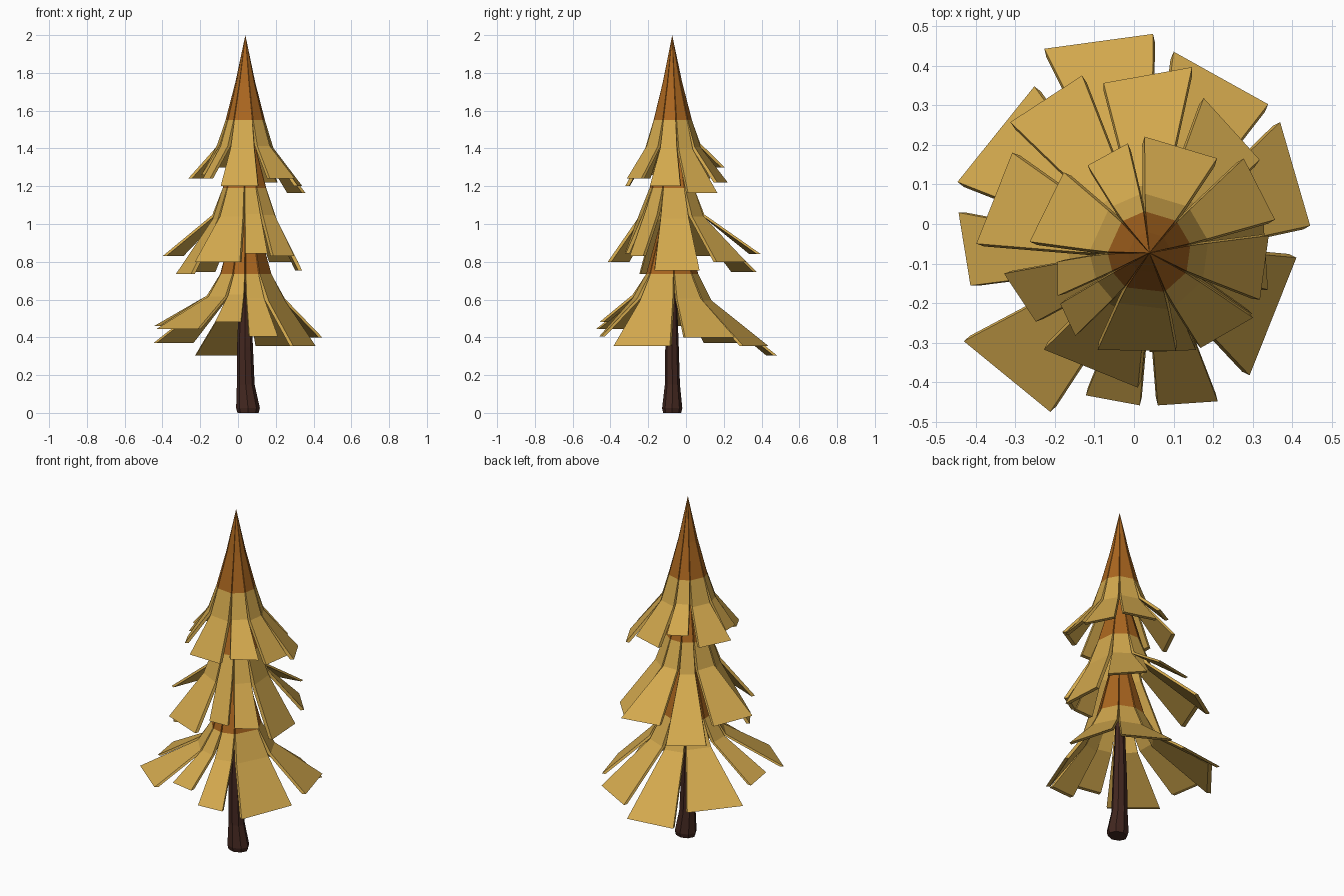
import bpy, bmesh, math

if "Cube" in bpy.data.objects:
    bpy.data.objects.remove(bpy.data.objects["Cube"])

CX, CY = 0.039, -0.073          # trunk axis
THICK = 0.021                   # leaf thickness, measured towards the axis


def material(name, rgb):
    m = bpy.data.materials.new(name)
    m.diffuse_color = (*rgb, 1)
    m.use_nodes = True
    m.node_tree.nodes["Principled BSDF"].inputs["Base Color"].default_value = m.diffuse_color
    return m


YELLOW = material("autumn yellow", (0.65, 0.395, 0.075))
ORANGE = material("autumn orange", (0.41, 0.135, 0.014))
BARK = material("dark bark", (0.055, 0.020, 0.014))


def finish(bm, name, mats):
    me = bpy.data.meshes.new(name)
    bm.to_mesh(me)
    bm.free()
    ob = bpy.data.objects.new(name, me)
    bpy.context.collection.objects.link(ob)
    for m in mats:
        me.materials.append(m)
    return ob


def polar(x, y):
    return math.hypot(x - CX, y - CY) + 0.004, math.atan2(y - CY, x - CX)


def tier(name, rings, leaves):
    """rings: (radius, z) for apex, upper orange, colour change, kink.
    leaves: the two tip corners seen from above and the tip height."""
    tips = []
    for x1, y1, x2, y2, z in leaves:
        (ra, a), (rb, b) = polar(x1, y1), polar(x2, y2)
        if (b - a) % math.tau > math.pi:
            ra, a, rb, b = rb, b, ra, a
        a %= math.tau
        tips.append((a, a + (b - a) % math.tau, ra, rb, z))
    tips.sort()
    zmean = sum(t[4] for t in tips) / len(tips)
    n = len(tips)
    bm = bmesh.new()
    for i, (a, b, ra, rb, z) in enumerate(tips):
        # seams half way to the neighbouring leaves
        prev_b = tips[i - 1][1] - (math.tau if i == 0 else 0)
        next_a = tips[(i + 1) % n][0] + (math.tau if i == n - 1 else 0)
        sa, sb = (prev_b + a) / 2 + 0.025, (b + next_a) / 2 - 0.025
        mid = (a + b) / 2

        rows = []
        for k, (r, h) in enumerate(rings[1:]):
            t = (0, 0, 0.4)[k]
            h += (0, 0, 0.25)[k] * (z - zmean)
            rows.append((r, r, sa + (a - sa) * t, sb + (b - sb) * t, h))
        rows.append((ra, rb, a, b, z))

        def sheet(shift, apex_z):
            """Grid of leaf corners, moved towards the axis by shift."""
            ox, oy = CX - shift * math.cos(mid), CY - shift * math.sin(mid)
            out = [[bm.verts.new((CX, CY, apex_z))]]
            for r1, r2, p, q, h in rows:
                out.append([bm.verts.new((ox + r * math.cos(g), oy + r * math.sin(g), h))
                            for r, g in ((r1, p), (r2, q))])
            return out

        top = rings[0][1]
        outer, inner = sheet(0, top), sheet(THICK, top - 0.06)

        def face(vs, k):
            bm.faces.new(vs).material_index = 1 if k < 2 else 0   # orange crown, yellow skirt

        for k in range(len(rows)):
            o0, o1, i0, i1 = outer[k], outer[k + 1], inner[k], inner[k + 1]
            face(o1 + o0[::-1], k)                       # outside
            face(i1[::-1] + i0, k)                       # inside
            face((o1[0], o0[0], i0[0], i1[0]), k)        # side edges
            face((o0[-1], o1[-1], i1[-1], i0[-1]), k)
        face((outer[-1][1], outer[-1][0], inner[-1][0], inner[-1][1]), 3)   # tip
    bmesh.ops.recalc_face_normals(bm, faces=bm.faces)
    finish(bm, name, [YELLOW, ORANGE])


# Three tiers of hanging plank-like leaves
tier("top_leaves", [(0, 2.0), (0.053, 1.75), (0.105, 1.55), (0.15, 1.41)], [
    (0.208, 0.163, 0.027, 0.217, 1.22),
    (0.353, 0.01, 0.275, 0.163, 1.165),
    (0.315, -0.19, 0.337, -0.03, 1.20),
    (0.167, -0.31, 0.298, -0.235, 1.24),
    (-0.09, -0.315, 0.105, -0.318, 1.20),
    (-0.183, -0.20, -0.146, -0.28, 1.24),
    (-0.19, -0.095, -0.19, -0.18, 1.26),
    (-0.175, 0.128, -0.26, -0.045, 1.24),
    (-0.015, 0.20, -0.115, 0.145, 1.30)])

tier("middle_leaves", [(0, 1.66), (0.055, 1.42), (0.12, 1.19), (0.175, 1.04)], [
    (0.146, 0.393, -0.076, 0.353, 0.84),
    (0.315, 0.16, 0.175, 0.315, 0.80),
    (0.335, -0.165, 0.32, 0.07, 0.755),
    (0.185, -0.295, 0.295, -0.225, 0.83),
    (0.04, -0.32, 0.155, -0.315, 0.845),
    (-0.225, -0.315, 0.01, -0.41, 0.80),
    (-0.325, -0.125, -0.245, -0.245, 0.735),
    (-0.305, 0.178, -0.395, -0.05, 0.83),
    (-0.13, 0.372, -0.31, 0.255, 0.745)])

tier("bottom_leaves", [(0, 1.25), (0.065, 1.0), (0.138, 0.735), (0.21, 0.605)], [
    (0.048, 0.477, -0.225, 0.44, 0.305),
    (0.337, 0.30, 0.10, 0.432, 0.355),
    (0.442, -0.005, 0.367, 0.255, 0.40),
    (0.29, -0.38, 0.407, -0.085, 0.355),
    (0.06, -0.455, 0.21, -0.445, 0.405),
    (-0.12, -0.43, 0.015, -0.455, 0.48),
    (-0.427, -0.295, -0.21, -0.472, 0.445),
    (-0.44, 0.028, -0.41, -0.155, 0.46),
    (-0.25, 0.345, -0.443, 0.105, 0.37)])

# Slightly bent, flared trunk: (x, y, radius, z)
bm = bmesh.new()
last = None
for x, y, r, z in [(0.053, -0.073, 0.056, 0), (0.053, -0.073, 0.063, 0.025),
                   (0.041, -0.072, 0.047, 0.15), (0.037, -0.074, 0.042, 0.35),
                   (0.036, -0.074, 0.031, 0.6), (0.037, -0.072, 0.018, 1.0)]:
    ring = [bm.verts.new((x + r * math.cos(i * math.tau / 8),
                          y + 0.85 * r * math.sin(i * math.tau / 8), z))
            for i in range(8)]
    if last is None:
        bm.faces.new(ring[::-1])
    else:
        for i in range(8):
            j = (i + 1) % 8
            bm.faces.new((last[i], last[j], ring[j], ring[i]))
    last = ring
bm.faces.new(last)
finish(bm, "trunk", [BARK])
